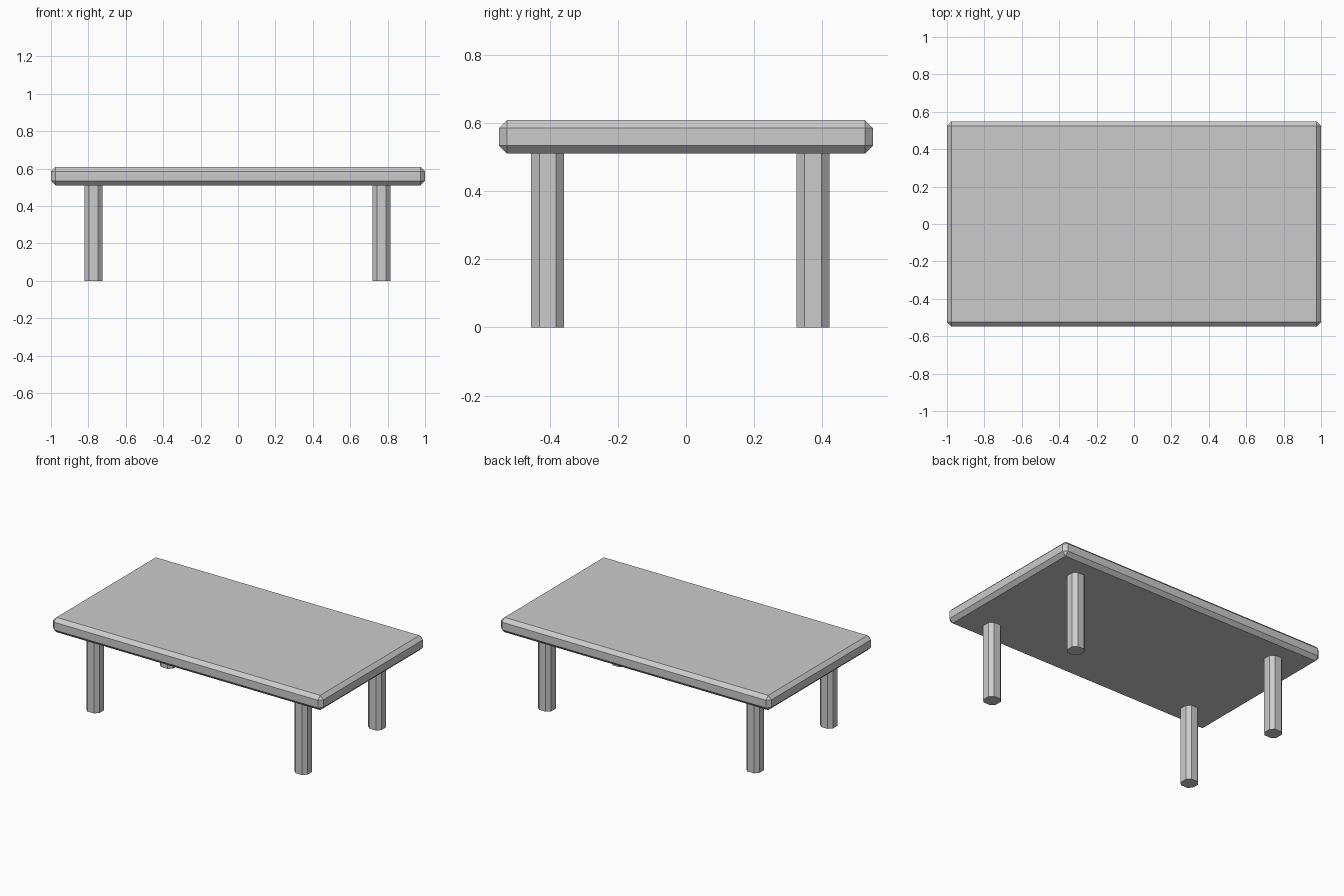
import bpy
import bmesh

if "Cube" in bpy.data.objects:
    bpy.data.objects.remove(bpy.data.objects["Cube"])

TOP_Z, UNDER_Z = 0.609, 0.51
CHAMFER = 0.024


def chamfered_box(name, size, centre, vertical_only=False):
    """Box with flat one-segment chamfers on all edges, or only the upright ones."""
    bm = bmesh.new()
    bmesh.ops.create_cube(bm, size=1)
    bmesh.ops.scale(bm, vec=size, verts=bm.verts)
    edges = [e for e in bm.edges
             if not vertical_only or abs(e.verts[0].co.z - e.verts[1].co.z) > 1e-4]
    bmesh.ops.bevel(bm, geom=edges, offset=CHAMFER, offset_type='OFFSET',
                    segments=1, affect='EDGES', profile=0.5)
    mesh = bpy.data.meshes.new(name)
    bm.to_mesh(mesh)
    bm.free()
    obj = bpy.data.objects.new(name, mesh)
    obj.location = centre
    bpy.context.collection.objects.link(obj)
    return obj


# Table top, chamfered all round
chamfered_box("table_top", (2.0, 1.098, TOP_Z - UNDER_Z),
              (0, 0, (TOP_Z + UNDER_Z) / 2))

# Four eight-sided legs, set slightly towards the front
for side, x in (("left", -0.773), ("right", 0.768)):
    for end, y in (("front", -0.406), ("back", 0.373)):
        chamfered_box(f"{end}_{side}_leg", (0.097, 0.097, UNDER_Z),
                      (x, y, UNDER_Z / 2), vertical_only=True)
